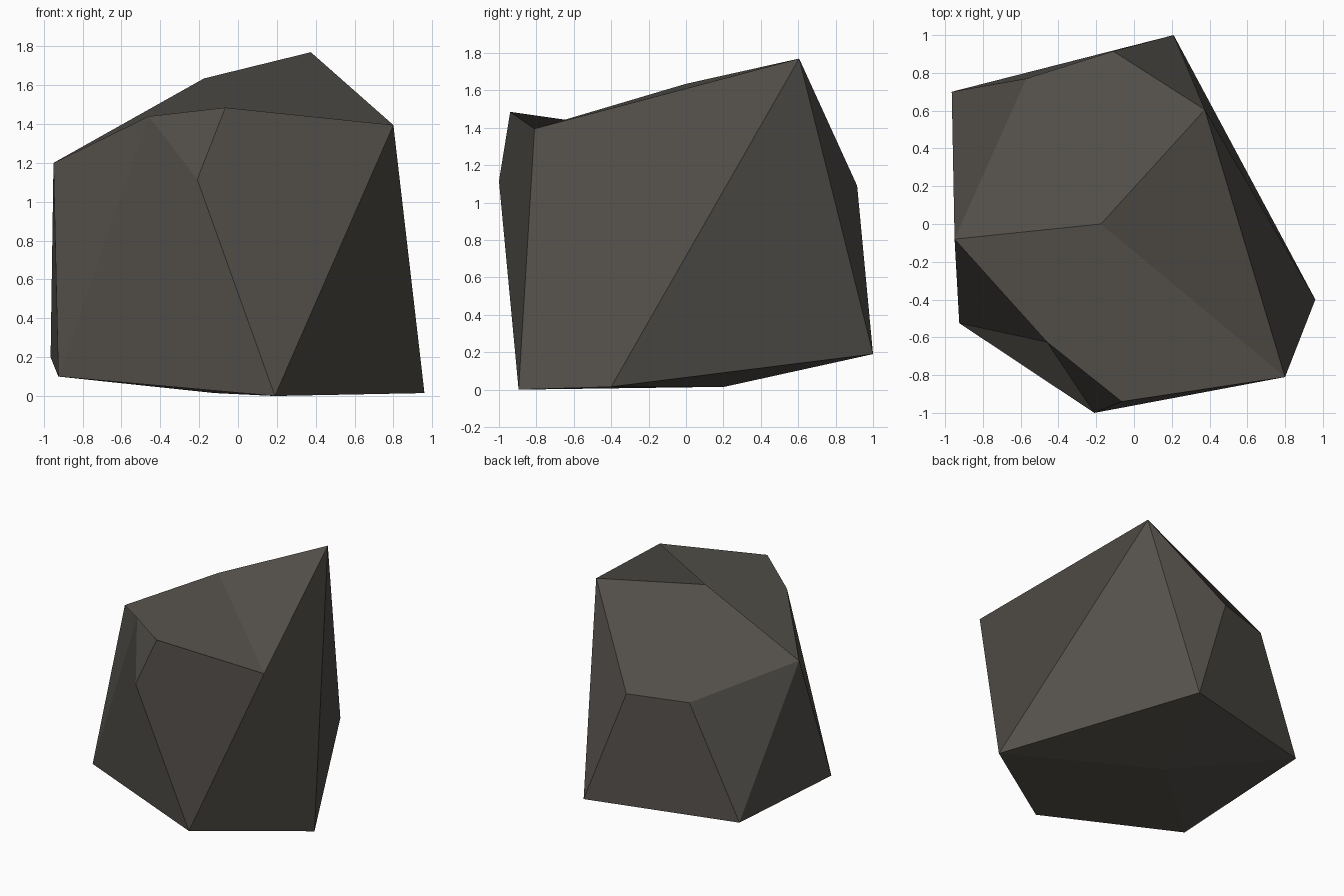
import bpy, bmesh

if "Cube" in bpy.data.objects:
    bpy.data.objects.remove(bpy.data.objects["Cube"])

# Rock colour
stone = bpy.data.materials.new("dark_stone")
stone.diffuse_color = (0.09, 0.082, 0.071, 1)
stone.use_nodes = True
stone.node_tree.nodes["Principled BSDF"].inputs["Base Color"].default_value = stone.diffuse_color

# Corner points of the rock
corners = dict(
    A=(-.95, -.08, 1.20), B=(-.46, -.625, 1.44), C=(-.175, 0, 1.635),
    D=(.375, .605, 1.77), E=(.80, -.81, 1.395), F=(-.065, -.94, 1.485),
    G=(-.21, -1, 1.115), H=(.19, -.895, 0), I=(.96, -.40, .015),
    J=(-.925, -.525, .10), K=(-.965, .70, .20), L=(-.12, .205, .015),
    M=(.21, 1, .19), N=(-.11, .915, 1.09), P=(-.57, .77, 1.085))

# Chipped facets: top, sides, underside
top = "CEFBA CDE NPACD"
sides = "AJB JHGB BGF GHEF EHID DIM DMN MKPN APK AKJ"
under = "LHJ LJK LKM LMI LIH"

bm = bmesh.new()
verts = {name: bm.verts.new(co) for name, co in corners.items()}
for facet in " ".join((top, sides, under)).split():
    bm.faces.new([verts[c] for c in facet])
bmesh.ops.recalc_face_normals(bm, faces=bm.faces)

mesh = bpy.data.meshes.new("rock")
bm.to_mesh(mesh)
bm.free()
mesh.materials.append(stone)
rock = bpy.data.objects.new("rock", mesh)
bpy.context.collection.objects.link(rock)
